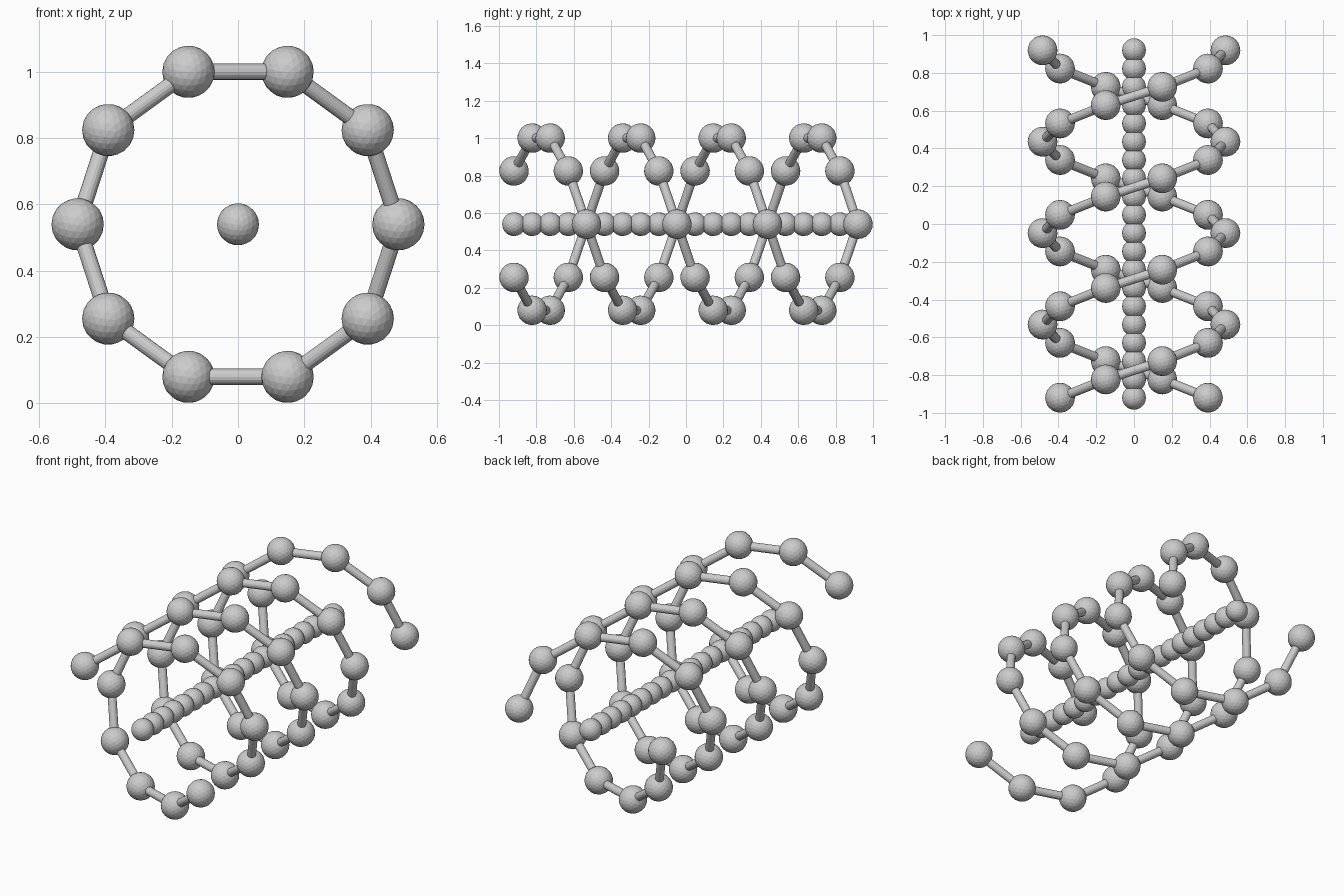
import bpy, bmesh, math
from mathutils import Vector, Matrix

if "Cube" in bpy.data.objects:
    bpy.data.objects.remove(bpy.data.objects["Cube"])

COUNT = 20            # beads per strand
STEP = 0.0968         # spacing along y
RADIUS = 0.484        # helix radius
CENTRE_Z = 0.54
BEAD_R, CORE_R, ROD_R = 0.079, 0.0635, 0.0245


def y_at(i):
    return (i - (COUNT - 1) / 2) * STEP


def helix_point(i, phase):
    a = math.radians(36 * (COUNT - 1 - i)) + phase
    return Vector((RADIUS * math.cos(a), y_at(i), CENTRE_Z + RADIUS * math.sin(a)))


def finish(bm, name):
    mesh = bpy.data.meshes.new(name)
    bm.to_mesh(mesh)
    bm.free()
    obj = bpy.data.objects.new(name, mesh)
    bpy.context.collection.objects.link(obj)
    return obj


def make_beads(name, points, radius):
    # tilt so the two-fold axes of the icosphere line up with x, y, z
    tilt = Matrix.Rotation(math.radians(31.717), 4, 'X')
    bm = bmesh.new()
    for p in points:
        bmesh.ops.create_icosphere(bm, subdivisions=3, radius=radius,
                                   matrix=Matrix.Translation(p) @ tilt)
    return finish(bm, name)


def make_rods(name, points):
    bm = bmesh.new()
    for a, b in zip(points, points[1:]):
        d = b - a
        rot = d.to_track_quat('Z', 'Y').to_matrix().to_4x4()
        bmesh.ops.create_cone(bm, cap_ends=True, segments=16, radius1=ROD_R,
                              radius2=ROD_R, depth=d.length,
                              matrix=Matrix.Translation((a + b) / 2) @ rot)
    return finish(bm, name)


# two opposite helical strands of beads joined by rods
for label, phase in (("first", 0.0), ("second", math.pi)):
    pts = [helix_point(i, phase) for i in range(COUNT)]
    make_beads(label + "_strand_beads", pts, BEAD_R)
    make_rods(label + "_strand_rods", pts)

# straight row of overlapping beads along the axis
make_beads("core_beads", [Vector((0, y_at(i), CENTRE_Z)) for i in range(COUNT)], CORE_R)
